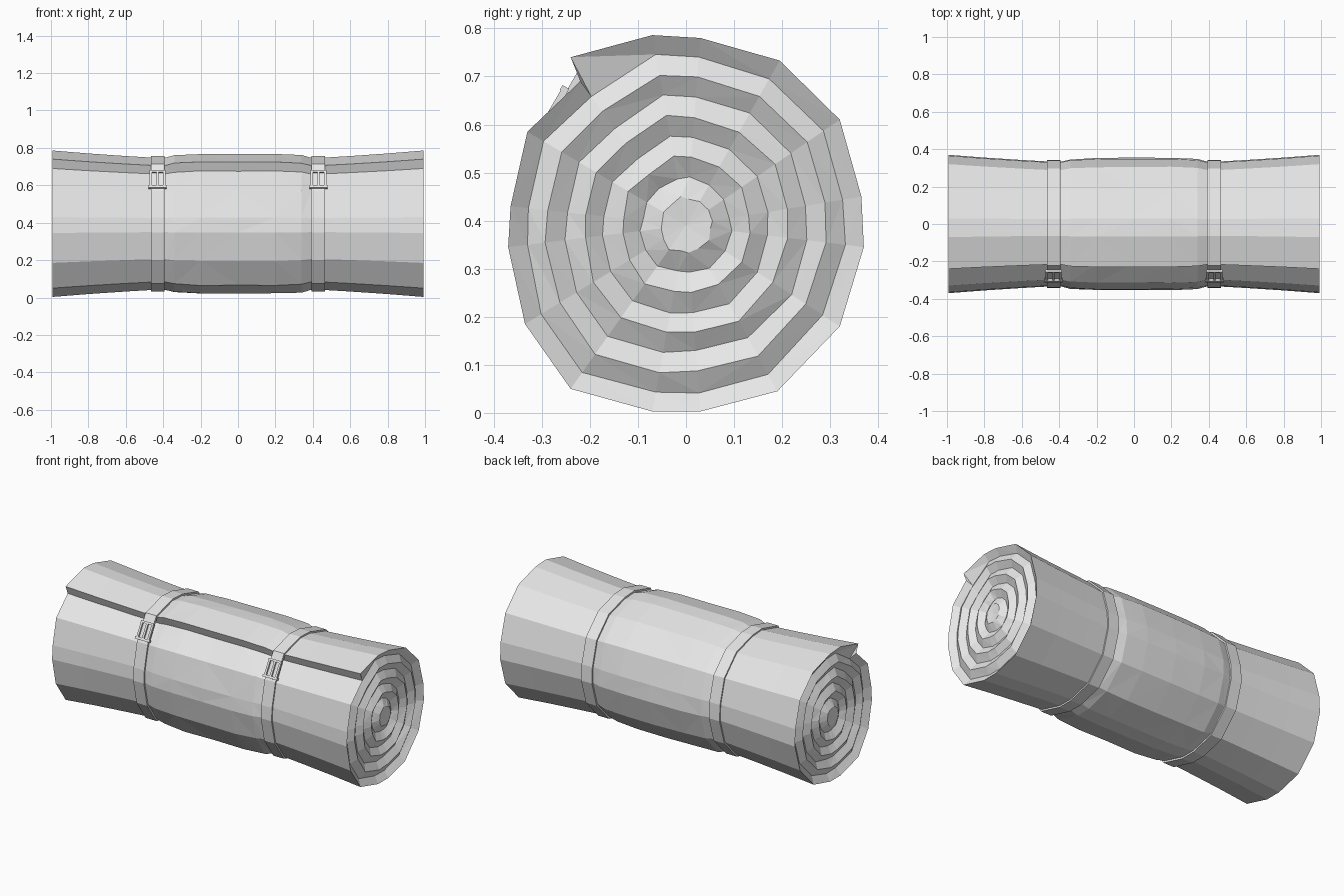
import bpy, bmesh, random
from mathutils import Vector, Matrix

random.seed(4)
if "Cube" in bpy.data.objects:
    bpy.data.objects.remove(bpy.data.objects["Cube"])

grey = bpy.data.materials.new("plain grey")
grey.use_nodes = True
grey.diffuse_color = (0.8, 0.8, 0.8, 1)
grey.node_tree.nodes["Principled BSDF"].inputs["Base Color"].default_value = (0.8, 0.8, 0.8, 1)

AXIS = Vector((0, 0.39))
# Cross-section (y, z): from the loose flap tip over the back and round to the flap's foot
SECTION = [Vector(p) for p in (
    (-.24, .74), (-.07, .786), (.03, .78), (.195, .733), (.32, .61), (.365, .45),
    (.37, .345), (.32, .18), (.19, .045), (.03, .003), (-.07, .003), (-.24, .05),
    (-.335, .185), (-.37, .345), (-.365, .43), (-.33, .585), (-.22, .69))]
INNER = [SECTION[-1]] + SECTION[1:]


def finish(name, bm):
    bmesh.ops.remove_doubles(bm, verts=bm.verts[:], dist=0.0005)
    bmesh.ops.recalc_face_normals(bm, faces=bm.faces[:])
    mesh = bpy.data.meshes.new(name)
    bm.to_mesh(mesh)
    bm.free()
    mesh.materials.append(grey)
    obj = bpy.data.objects.new(name, mesh)
    bpy.context.collection.objects.link(obj)
    return obj


def add_ring(bm, x, scale, points, wobble=0.0):
    ring = []
    for p in points:
        y, z = AXIS + (p - AXIS) * (scale + random.uniform(-wobble, wobble))
        ring.append(bm.verts.new((x, y, z)))
    return ring


def bridge(bm, a, b):
    n = len(a)
    for i in range(n):
        j = (i + 1) % n
        bm.faces.new((a[i], a[j], b[j], b[i]))


# Rolled mat: pinched under the straps, with ridged spiral-like ends
half = [(.2, .952), (.34, .935), (.39, .902), (.47, .905), (.6, .925), (.8, .96), (.993, 1)]
stations = [(-x, s) for x, s in reversed(half)] + [(0, .955)] + half
bm = bmesh.new()
rings = [add_ring(bm, x, s, SECTION, 0.006 if abs(x) < .35 else 0) for x, s in stations]
for a, b in zip(rings, rings[1:]):
    bridge(bm, a, b)
for side, rim in ((-1, rings[0]), (1, rings[-1])):
    previous = rim
    for k in range(1, 9):
        depth = 0.025 if k % 2 else 0.0
        ring = add_ring(bm, side * (.99 - depth), 1 - k * .107, INNER, 0.008)
        ring[0].co = ring[-1].co
        bridge(bm, previous, ring)
        previous = ring
    hub = bm.verts.new((side * .985, *AXIS))
    for i, v in enumerate(previous):
        bm.faces.new((v, previous[(i + 1) % len(previous)], hub))
bmesh.ops.dissolve_degenerate(bm, dist=0.0005, edges=bm.edges[:])
bmesh.ops.triangulate(bm, faces=[f for f in bm.faces if len(f.verts) > 3])
finish("rolled_mat", bm)

# Buckle frame lies on the front upper facet of the strap
STRAP_SCALE = 0.928
low, high = (AXIS + (SECTION[i] - AXIS) * STRAP_SCALE for i in (15, 0))
along = (high - low).normalized()
spot = low.lerp(high, 0.42)
frame = Matrix(((1, 0, 0, 0),
                (0, along.x, -along.y, spot.x),
                (0, along.y, along.x, spot.y),
                (0, 0, 0, 1)))


def add_box(bm, centre, size, place):
    cube = bmesh.ops.create_cube(bm, size=1)["verts"]
    matrix = place @ Matrix.Translation(centre) @ Matrix.Diagonal((*size, 1))
    bmesh.ops.transform(bm, matrix=matrix, verts=cube)


for side, x in (("right", -.43), ("left", .43)):
    # Strap band
    bm = bmesh.new()
    points = SECTION[:-1]
    loops = [add_ring(bm, x + dx, s, points) for dx, s in (
        (-.036, .89), (-.036, STRAP_SCALE), (.036, STRAP_SCALE), (.036, .89))]
    for i in range(4):
        bridge(bm, loops[i], loops[(i + 1) % 4])
    finish(side + "_strap", bm)

    # Buckle: two rails, two cross bars and a prong
    bm = bmesh.new()
    place = Matrix.Translation((x, 0, 0)) @ frame
    for s in (-1, 1):
        add_box(bm, (s * .036, 0, .004), (.012, .1, .014), place)
    add_box(bm, (0, -.05, .005), (.096, .014, .018), place)
    add_box(bm, (0, .045, .005), (.084, .012, .016), place)
    add_box(bm, (0, -.005, .004), (.012, .09, .012), place)
    finish(side + "_buckle", bm)
